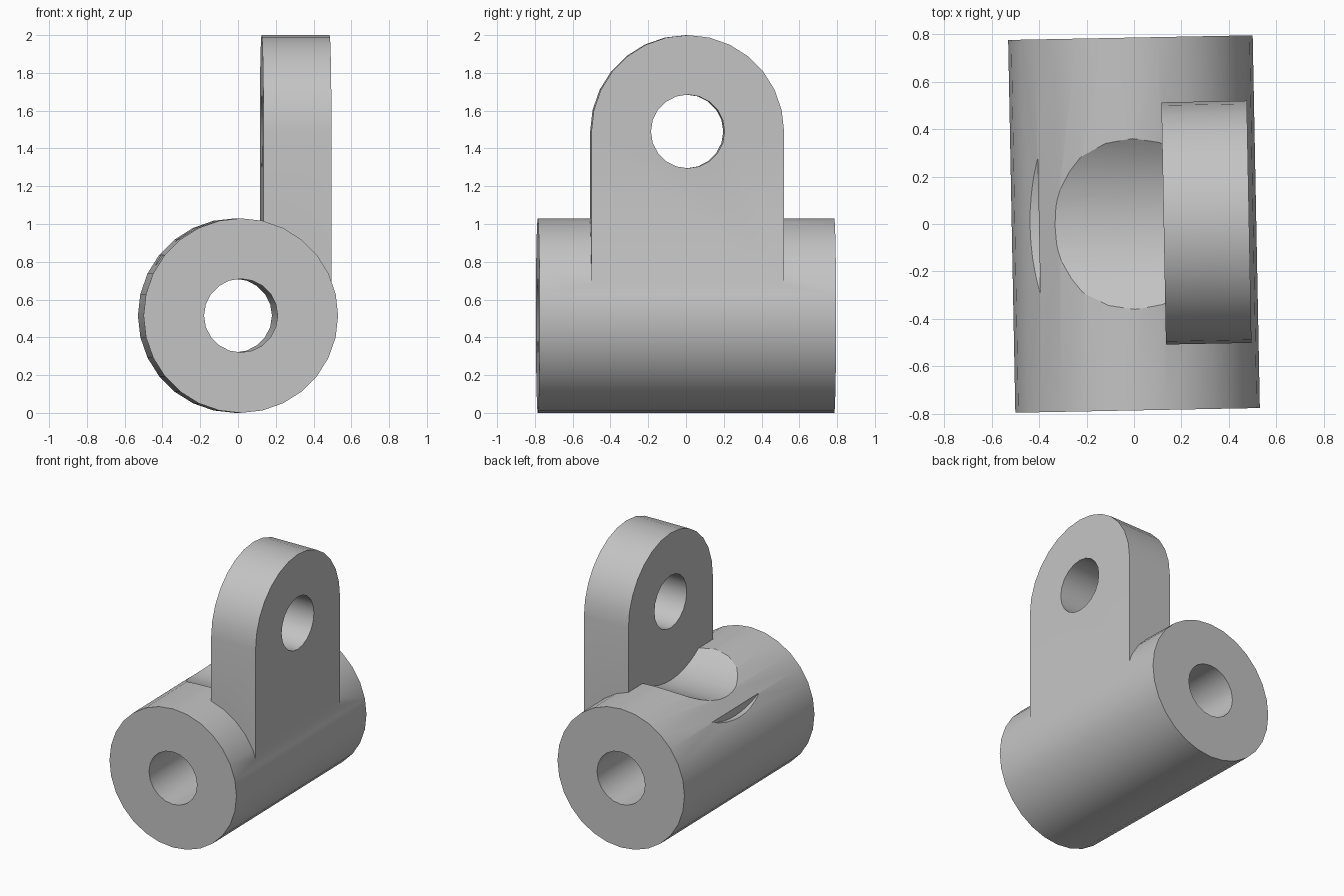
import bpy, bmesh
from math import sin, cos, pi, radians

if "Cube" in bpy.data.objects:
    bpy.data.objects.remove(bpy.data.objects["Cube"], do_unlink=True)

GREY = (0.55, 0.55, 0.55, 1)
grey = bpy.data.materials.new("plain grey")
grey.use_nodes = True
grey.diffuse_color = GREY
grey.node_tree.nodes["Principled BSDF"].inputs["Base Color"].default_value = GREY

BARREL_Z, BARREL_R = 0.515, 0.515
EYE_Z, EYE_R, HOLE_R = 1.49, 0.51, 0.195
LUG_IN, LUG_OUT = 0.125, 0.485


def arc(radius, z, count, start=0, sweep=2 * pi):
    """Points of an arc; a full circle leaves out the repeated last point."""
    steps = count if sweep == 2 * pi else count + 1
    angles = [start + sweep * i / count for i in range(steps)]
    return [(radius * cos(a), z + radius * sin(a)) for a in angles]


def prism(name, profile, axis, low, high):
    """Extrude a (horizontal, z) profile along the x or y axis."""
    place = (lambda h, z, d: (d, h, z)) if axis == "x" else (lambda h, z, d: (h, d, z))
    bm = bmesh.new()
    ends = [[bm.verts.new(place(h, z, d)) for h, z in profile] for d in (low, high)]
    for ring in ends:
        bm.faces.new(ring)
    n = len(profile)
    for i in range(n):
        j = (i + 1) % n
        bm.faces.new((ends[0][i], ends[0][j], ends[1][j], ends[1][i]))
    bmesh.ops.recalc_face_normals(bm, faces=bm.faces)
    mesh = bpy.data.meshes.new(name)
    bm.to_mesh(mesh)
    bm.free()
    mesh.materials.append(grey)
    obj = bpy.data.objects.new(name, mesh)
    bpy.context.collection.objects.link(obj)
    return obj


def combine(target, tool, operation):
    """Apply a boolean and discard the tool."""
    mod = target.modifiers.new(operation, "BOOLEAN")
    mod.operation, mod.solver, mod.object = operation, "EXACT", tool
    bpy.context.view_layer.objects.active = target
    bpy.ops.object.modifier_apply(modifier=mod.name)
    bpy.data.objects.remove(tool, do_unlink=True)


# Horizontal barrel
body = prism("hinge_knuckle", arc(BARREL_R, BARREL_Z, 28), "y", -0.785, 0.785)

# Swing clearances concentric with the lug eye: saddle, then side slit
combine(body, prism("saddle_cutter", arc(0.584, EYE_Z, 48), "x", -0.4, 0.25), "DIFFERENCE")
combine(body, prism("slit_cutter", arc(0.71, EYE_Z, 64), "x", -0.7, -0.4), "DIFFERENCE")

# Upright lug with rounded top, rooted in the barrel
lug_profile = [(-EYE_R, 0.6), (EYE_R, 0.6)] + arc(EYE_R, EYE_Z, 14, 0, pi)
combine(body, prism("lug", lug_profile, "x", LUG_IN, LUG_OUT), "UNION")

# Pin holes through lug and barrel
combine(body, prism("eye_cutter", arc(HOLE_R, EYE_Z, 20), "x", 0, 0.7), "DIFFERENCE")
combine(body, prism("bore_cutter", arc(HOLE_R, BARREL_Z, 20), "y", -1, 1), "DIFFERENCE")

# Slight turn about the vertical, smooth curved walls
body.rotation_euler.z = radians(1.1)
bpy.ops.object.select_all(action="DESELECT")
body.select_set(True)
bpy.context.view_layer.objects.active = body
bpy.ops.object.shade_smooth_by_angle(angle=radians(30))
